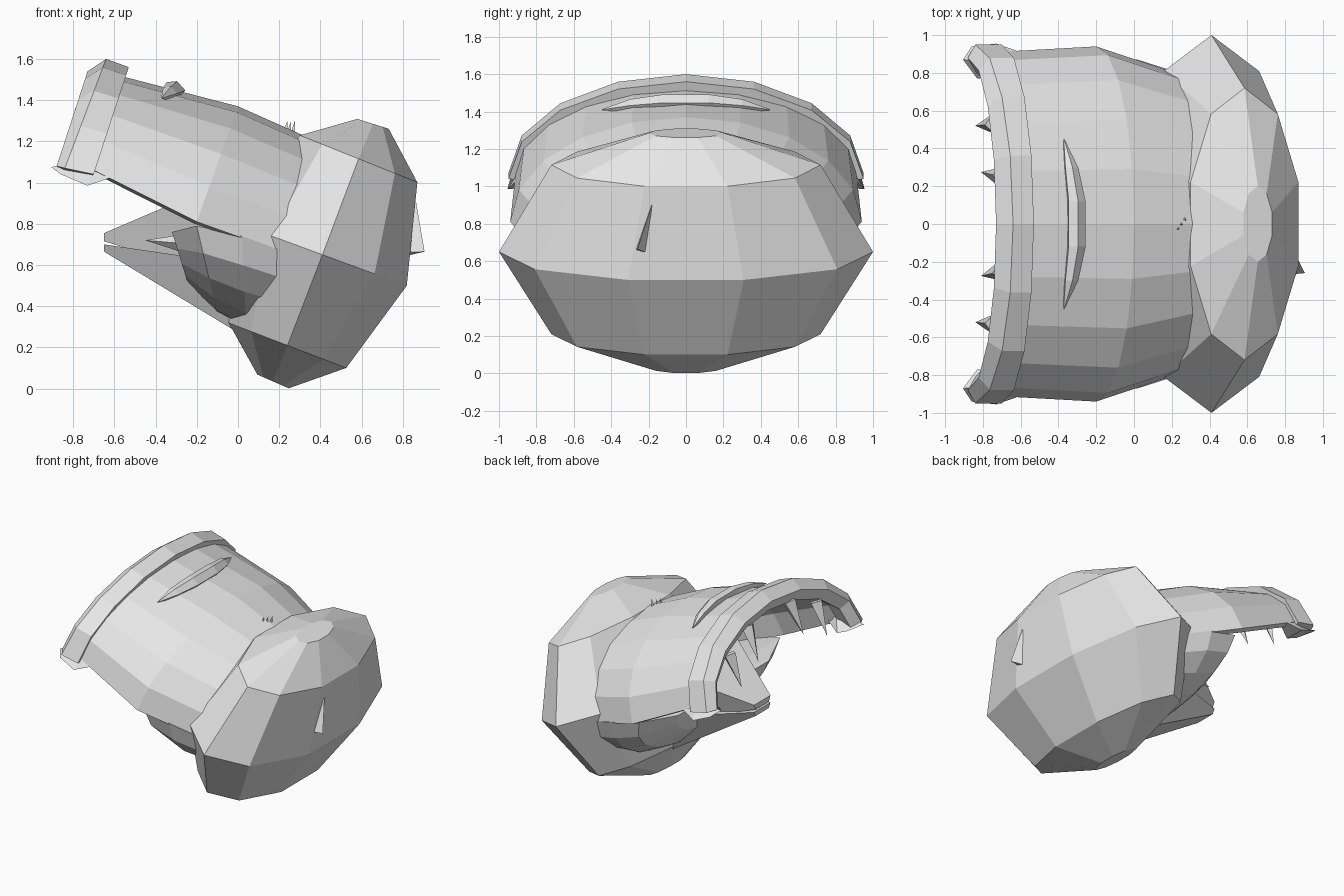
import bpy, bmesh, math
from mathutils import Vector

if "Cube" in bpy.data.objects:
    bpy.data.objects.remove(bpy.data.objects["Cube"])

grey = bpy.data.materials.new("plain grey")
grey.diffuse_color = (0.8, 0.8, 0.8, 1)
grey.use_nodes = True
grey.node_tree.nodes["Principled BSDF"].inputs["Base Color"].default_value = grey.diffuse_color


def make(name, bm):
    bmesh.ops.recalc_face_normals(bm, faces=bm.faces)
    me = bpy.data.meshes.new(name)
    bm.to_mesh(me)
    bm.free()
    me.materials.append(grey)
    ob = bpy.data.objects.new(name, me)
    bpy.context.collection.objects.link(ob)
    return ob


def loft(name, rings, closed=True, caps=True):
    """Skin a list of equal-length point rings."""
    bm = bmesh.new()
    rows = [[bm.verts.new(p) for p in r] for r in rings]
    n = len(rows[0])
    for a, b in zip(rows, rows[1:]):
        for i in range(n if closed else n - 1):
            j = (i + 1) % n
            bm.faces.new((a[i], a[j], b[j], b[i]))
    if caps:
        bm.faces.new(rows[0])
        bm.faces.new(rows[-1])
    return make(name, bm)


def arc(top, side, w, n=8):
    """Half ellipse from +y side over the top (or bottom) point to -y side."""
    pts = []
    for i in range(n + 1):
        a = math.pi * i / n
        s = math.sin(a)
        pts.append((side[0] + (top[0] - side[0]) * s, w * math.cos(a),
                    side[1] + (top[1] - side[1]) * s))
    return pts


def spike(name, base, tip, r, sides=4):
    """Pointed cone from base to tip."""
    base, tip = Vector(base), Vector(tip)
    q = (tip - base).to_track_quat('Z', 'Y')
    bm = bmesh.new()
    ring = [bm.verts.new(base + q @ Vector((r * math.cos(t), r * math.sin(t), 0)))
            for t in (math.tau * k / sides for k in range(sides))]
    apex = bm.verts.new(tip)
    bm.faces.new(ring)
    for i in range(sides):
        bm.faces.new((ring[i], ring[(i + 1) % sides], apex))
    return make(name, bm)


# Bulbous back: ten-sided tilted ball (centre x, z, radius x, y, z)
ball = []
for cx, cz, rx, ry, rz in ((0.655, 1.285, 0.08, 0.2, 0.025), (0.585, 1.115, 0.30, 0.72, 0.12),
                           (0.41, 0.65, 0.43, 1.0, 0.158), (0.24, 0.21, 0.30, 0.72, 0.115),
                           (0.17, 0.035, 0.08, 0.2, 0.035)):
    ring = []
    for k in range(10):
        a = math.radians(18 + 36 * k)
        ring.append((cx + rx * math.cos(a), ry * math.sin(a), cz - rz * math.cos(a)))
    ball.append(ring)
loft("round_body", ball)

# Hollow upper jaw
jaw = loft("upper_jaw", [arc((-0.58, 1.52), (-0.74, 1.08), 0.91, 10),
                         arc((0.0, 1.37), (-0.2, 0.81), 0.94, 10),
                         arc((0.36, 1.21), (0.22, 0.66), 0.8, 10)], closed=False, caps=False)
sol = jaw.modifiers.new("thickness", 'SOLIDIFY')
sol.thickness = 0.05
sol.offset = -1

# Lip: four-edged bar swept around the jaw opening
lip_edges = [arc((-0.73, 1.54), (-0.88, 1.08), 0.88), arc((-0.64, 1.6), (-0.84, 1.07), 0.95),
             arc((-0.53, 1.56), (-0.70, 1.04), 0.95), arc((-0.57, 1.46), (-0.72, 1.03), 0.85),
             arc((-0.70, 1.46), (-0.84, 1.05), 0.81)]
loft("lip", list(zip(*lip_edges)))

# Pointed lip ends and hanging teeth, mirrored in y
for s in (1, -1):
    loft("lip_end", [[(-0.905, s * 0.87, 1.075), (-0.86, s * 0.94, 1.04), (-0.83, s * 0.77, 1.04)],
                     [(-0.68, s * 0.86, 1.13), (-0.73, s * 0.955, 0.985), (-0.74, s * 0.78, 1.0)],
                     [(-0.60, s * 0.89, 1.05), (-0.60, s * 0.91, 1.03), (-0.61, s * 0.86, 1.03)]])
    spike("inner_tooth", (-0.70, s * 0.25, 1.44), (-0.81, s * 0.275, 1.2), 0.055)
    spike("outer_tooth", (-0.74, s * 0.53, 1.34), (-0.84, s * 0.52, 1.1), 0.055)

# Underside folding in below the jaw
belly = []
for side, bottom, w in (((-0.32, 0.76), (-0.24, 0.50), 0.55), ((-0.2, 0.79), (-0.1, 0.36), 0.86),
                        ((0.02, 0.74), (0.04, 0.28), 0.87), ((0.24, 0.66), (0.2, 0.25), 0.8)):
    belly.append(arc(bottom, side, w, 10))
loft("throat_underside", belly)

# Split pointed lower jaw and tongue
def wedge(name, tip_x, z0, z1, w0, base):
    bx0, bz0, bx1, bz1, w1 = base
    loft(name, [[(tip_x, w0, z1), (tip_x, -w0, z1), (tip_x, -w0 * 0.8, z0), (tip_x, w0 * 0.8, z0)],
                [(bx1, w1, bz1), (bx1, -w1, bz1), (bx0, -w1 * 0.6, bz0), (bx0, w1 * 0.6, bz0)]])


wedge("lower_jaw", -0.65, 0.665, 0.70, 0.10, (0.02, 0.26, -0.1, 0.62, 0.36))
wedge("tongue", -0.65, 0.715, 0.755, 0.10, (-0.1, 0.55, -0.1, 0.99, 0.42))
for s in (1, -1):
    spike("lower_tooth", (-0.2, s * 0.36, 0.70), (-0.45, s * 0.28, 0.72), 0.06)

# Ridge on top of the upper jaw
ridge = []
for y, k in ((0.45, 0.05), (0.3, 0.75), (0.12, 1), (-0.12, 1), (-0.3, 0.75), (-0.45, 0.05)):
    cx = -0.29 - 0.08 * (abs(y) / 0.45) ** 2
    cz = 1.45 - 0.04 * (abs(y) / 0.45) ** 2
    ridge.append([(cx + k * dx, y, cz + k * dz) for dx, dz in
                  ((0.04, 0), (0.0, 0.045), (-0.05, 0.04), (-0.06, -0.02), (0, -0.05))])
loft("top_ridge", ridge)

# Small tuft and back thorn
for i, y in enumerate((-0.025, 0.0, 0.025)):
    spike("tuft", (0.22 + 0.02 * i, y, 1.2), (0.24 + 0.018 * i, y, 1.3), 0.02, 3)
loft("back_thorn", [[(0.80, -0.27, 0.66), (0.80, -0.2, 0.64), (0.905, -0.26, 0.665)],
                    [(0.85, -0.185, 0.9), (0.85, -0.18, 0.9), (0.865, -0.183, 0.9)]])
